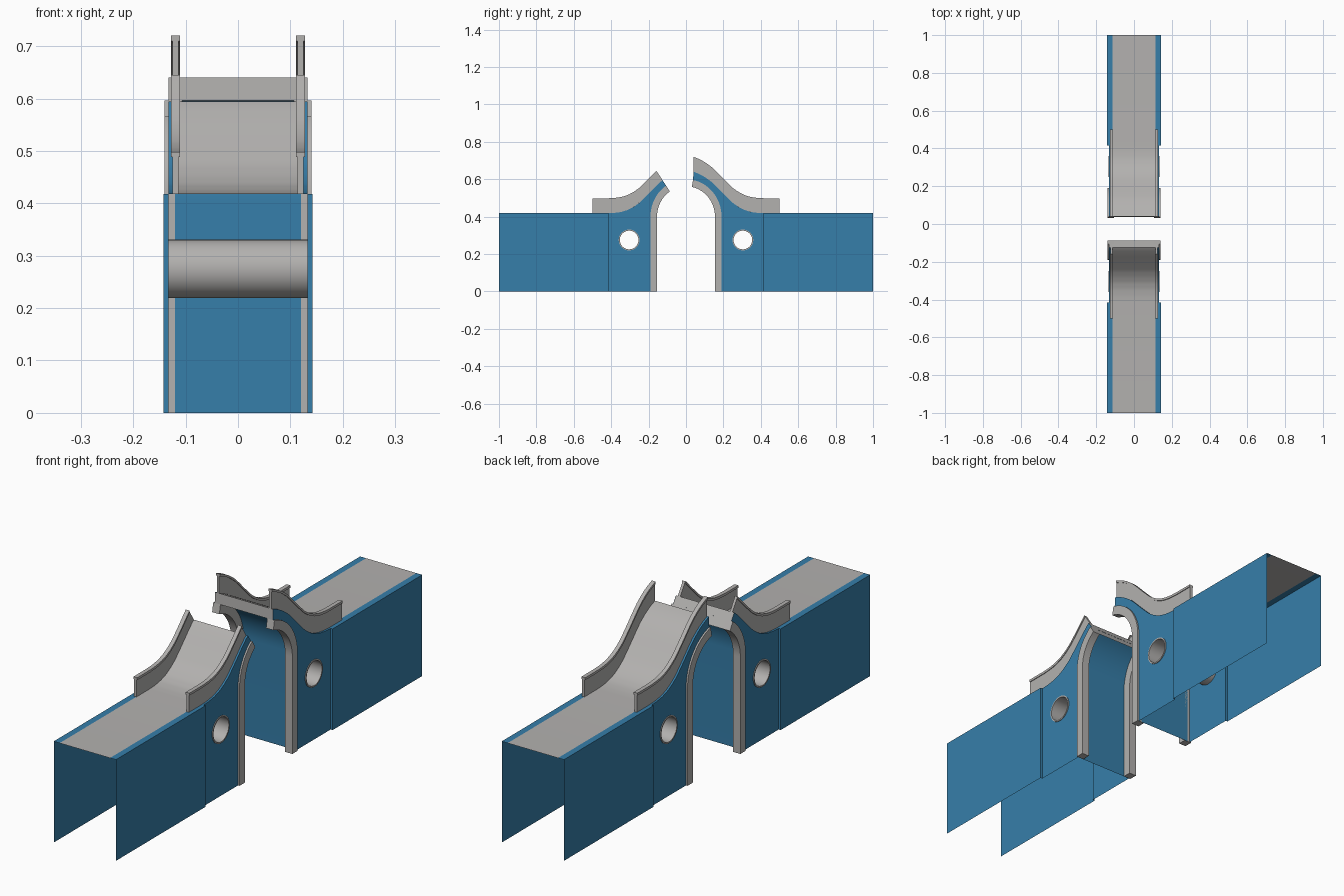
import bpy, bmesh, math
from mathutils import Vector

cube = bpy.data.objects.get("Cube")
if cube:
    bpy.data.objects.remove(cube)


def material(name, rgb):
    m = bpy.data.materials.new(name)
    m.use_nodes = True
    m.diffuse_color = (*rgb, 1)
    m.node_tree.nodes["Principled BSDF"].inputs["Base Color"].default_value = (*rgb, 1)
    return m


BLUE = material("blue wall", (0.037, 0.21, 0.40))
GREY = material("warm grey stone", (0.45, 0.44, 0.43))

DECK_Z, WALL_X, ARCH_X, SPLIT_Y = 0.418, 0.142, 0.133, 0.415
# Ramp curve as distance from the gap and deck height
RAMP = [(0.04, 0.64), (0.07, 0.628), (0.10, 0.612), (0.136, 0.586), (0.165, 0.558),
        (0.19, 0.532), (0.22, 0.502), (0.25, 0.473), (0.28, 0.452), (0.31, 0.436),
        (0.345, 0.425), (0.38, 0.42), (0.415, DECK_Z), (0.5, DECK_Z)]


def finish(name, bm, mat):
    bmesh.ops.remove_doubles(bm, verts=bm.verts, dist=1e-5)
    me = bpy.data.meshes.new(name)
    bm.to_mesh(me)
    bm.free()
    me.materials.append(mat)
    ob = bpy.data.objects.new(name, me)
    bpy.context.collection.objects.link(ob)
    bpy.ops.object.select_all(action='DESELECT')
    ob.select_set(True)
    bpy.context.view_layer.objects.active = ob
    bpy.ops.object.shade_smooth_by_angle(angle=math.radians(30))
    return ob


def sheet(name, path, x0, x1, mat, sides=(1,)):
    """Sweep an open (y, z) path across x."""
    bm = bmesh.new()
    for s in sides:
        rows = [(bm.verts.new((s * x0, y, z)), bm.verts.new((s * x1, y, z))) for y, z in path]
        for a, b in zip(rows, rows[1:]):
            bm.faces.new((a[0], a[1], b[1], b[0]))
    return finish(name, bm, mat)


def band(name, low, high, x0, x1, mat):
    """Solid strip between two matching (y, z) paths, on both sides."""
    bm = bmesh.new()
    for s in (-1, 1):
        rings = [[bm.verts.new((s * x, y, z)) for x, (y, z) in
                  ((x0, a), (x1, a), (x1, b), (x0, b))] for a, b in zip(low, high)]
        for p, q in zip(rings, rings[1:]):
            for i in range(4):
                j = (i + 1) % 4
                bm.faces.new((p[i], p[j], q[j], q[i]))
        bm.faces.new(rings[0])
        bm.faces.new(rings[-1])
    bmesh.ops.recalc_face_normals(bm, faces=bm.faces)
    return finish(name, bm, mat)


def ramp_z(y):
    for (a, za), (b, zb) in zip(RAMP, RAMP[1:]):
        if a <= y <= b:
            return za + (zb - za) * (y - a) / (b - a)
    return DECK_Z


def ramp_path(start, lift, end=0.5):
    n = 28
    ys = [start + (end - start) * i / n for i in range(n + 1)]
    return [(y, ramp_z(y) + lift) for y in ys]


def arch_path(ry, rz, end_angle):
    pts = [(ry, 0)]
    for i in range(17):
        a = math.radians(end_angle) * i / 16
        pts.append((ry * math.cos(a), 0.4 + rz * math.sin(a)))
    return pts


def build_half(label, side, deck_end, rail_end, angle, flange):
    def put(path):
        return [(side * y, z) for y, z in path]

    outer, inner = arch_path(0.19, 0.2, angle), arch_path(0.155, 0.162, angle)
    ramp = ramp_path(deck_end, 0, SPLIT_Y)

    # Straight approach walls with the small step to the arch walls
    bm = bmesh.new()
    for s in (-1, 1):
        plan = [(WALL_X, 1), (WALL_X, SPLIT_Y), (ARCH_X, SPLIT_Y)]
        cols = [[bm.verts.new((s * x, side * y, z)) for z in (0, DECK_Z)] for x, y in plan]
        for a, b in zip(cols, cols[1:]):
            bm.faces.new((a[0], b[0], b[1], a[1]))
    finish(label + "_approach_walls", bm, BLUE)

    # Arch walls with a round hole
    hole = [(0.304 + 0.053 * math.cos(i * math.tau / 32),
             0.275 + 0.053 * math.sin(i * math.tau / 32)) for i in range(32)]
    outline = [(SPLIT_Y, 0)] + outer + ramp
    bm = bmesh.new()
    for s in (-1, 1):
        edges = []
        for loop in (outline, hole):
            vs = [bm.verts.new((s * ARCH_X, side * y, z)) for y, z in loop]
            edges += [bm.edges.new((vs[i - 1], vs[i])) for i in range(len(vs))]
        bmesh.ops.triangle_fill(bm, edges=edges, use_beauty=True, normal=Vector((s, 0, 0)))
    finish(label + "_arch_walls", bm, BLUE)

    # Deck, blue kerbs and vault
    sheet(label + "_deck", put(ramp + [(1, DECK_Z)]), -0.115, 0.115, GREY)
    sheet(label + "_ramp_kerbs", put(ramp), 0.115, ARCH_X, BLUE, (-1, 1))
    sheet(label + "_approach_kerbs", put([(SPLIT_Y, DECK_Z), (1, DECK_Z)]),
          0.115, WALL_X, BLUE, (-1, 1))
    sheet(label + "_vault", put(outer), -0.12, 0.12, BLUE)

    # Broken end face of the roadway
    low = inner[-1] if flange else outer[-1]
    sheet(label + "_broken_end", put([ramp[0], low]), -ARCH_X, ARCH_X, GREY)

    # Arch trim
    band(label + "_arch_trim", put(inner), put(outer), 0.107, 0.14, GREY)

    # Railings with a slightly wider cap
    base = put(ramp_path(deck_end, 0))
    top = put(ramp_path(rail_end, 0.08))
    under_cap = put(ramp_path(rail_end, 0.07))
    band(label + "_railings", base, top, 0.114, 0.125, GREY)
    band(label + "_railing_caps", under_cap, top, 0.111, 0.128, GREY)

    # Cross tube through both walls
    bm = bmesh.new()
    rings = []
    for x, r in ((-0.136, 0.05), (0.136, 0.05), (0.136, 0.056), (-0.136, 0.056)):
        rings.append([bm.verts.new((x, side * 0.304 + r * math.cos(i * math.tau / 32),
                                    0.275 + r * math.sin(i * math.tau / 32)))
                      for i in range(32)])
    for k in range(4):
        p, q = rings[k], rings[(k + 1) % 4]
        for i in range(32):
            j = (i + 1) % 32
            bm.faces.new((p[i], p[j], q[j], q[i]))
    bmesh.ops.recalc_face_normals(bm, faces=bm.faces)
    finish(label + "_cross_tube", bm, GREY)


build_half("front", -1, 0.125, 0.158, 56, True)
build_half("back", 1, 0.04, 0.04, 78.5, False)
